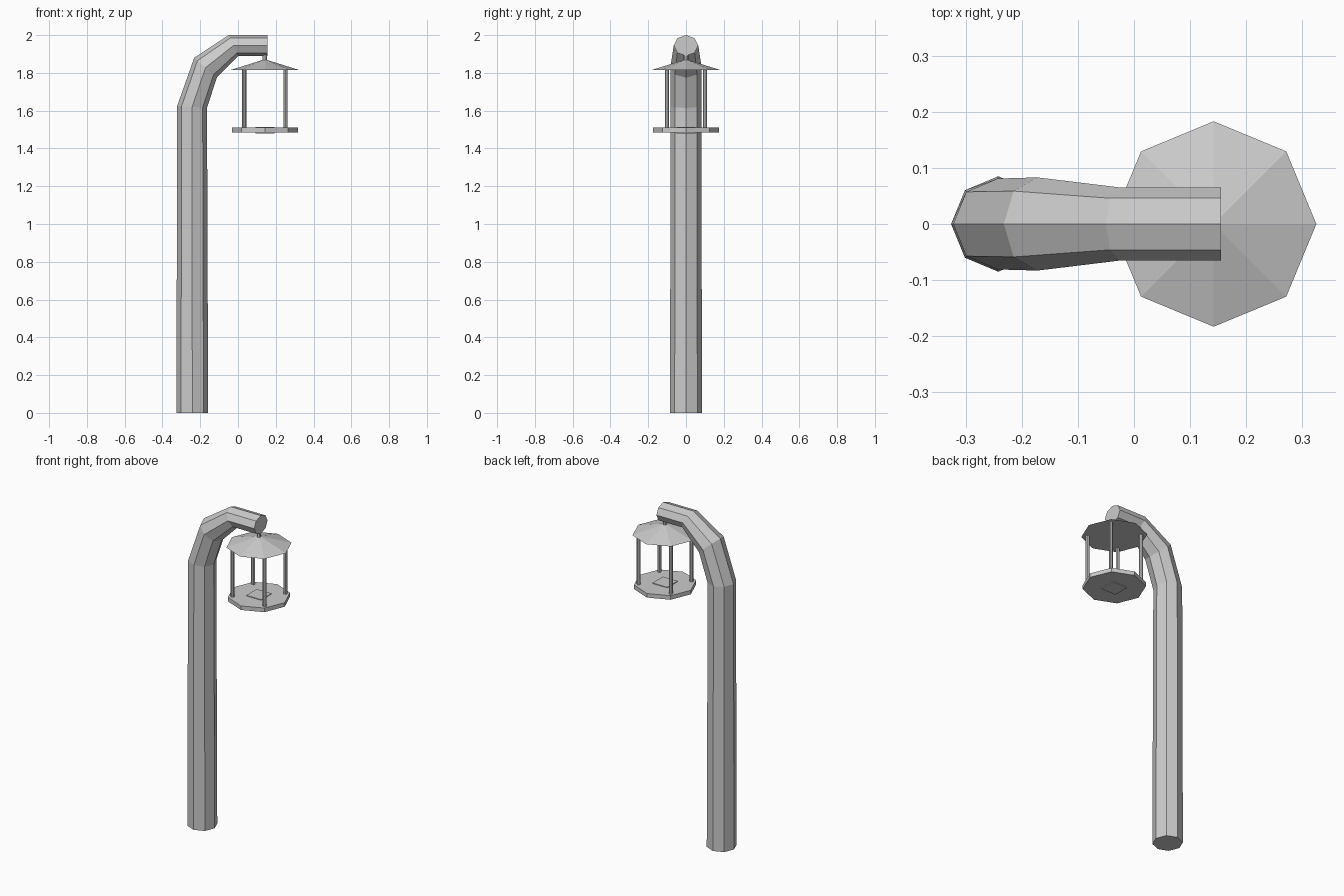
import bpy, bmesh
from math import cos, sin, pi
from mathutils import Vector

if "Cube" in bpy.data.objects:
    bpy.data.objects.remove(bpy.data.objects["Cube"])

LX = 0.142  # lantern axis


def link(name, bm):
    bmesh.ops.recalc_face_normals(bm, faces=bm.faces)
    me = bpy.data.meshes.new(name)
    bm.to_mesh(me)
    bm.free()
    ob = bpy.data.objects.new(name, me)
    bpy.context.collection.objects.link(ob)
    return ob


def prism(name, sides, r1, r2, z1, z2, x=LX, y=0.0, turn=0.0):
    bm = bmesh.new()
    bmesh.ops.create_cone(bm, cap_ends=True, segments=sides, radius1=r1, radius2=r2, depth=z2 - z1)
    for v in bm.verts:
        c, s = cos(turn), sin(turn)
        v.co = Vector((c * v.co.x - s * v.co.y + x, s * v.co.x + c * v.co.y + y,
                       v.co.z + (z1 + z2) / 2))
    return link(name, bm)


# Curved post: octagonal rings given by outer point, inner point (x, z) and half width
rings = [
    ((-0.326, 0.0), (-0.158, 0.0), 0.085),
    ((-0.322, 1.625), (-0.164, 1.615), 0.081),
    ((-0.232, 1.88), (-0.112, 1.775), 0.083),
    ((-0.05, 2.0), (0.002, 1.89), 0.065),
    ((0.155, 2.0), (0.155, 1.89), 0.065),
]
bm = bmesh.new()
loops = []
for (ox, oz), (ix, iz), w in rings:
    o, i = Vector((ox, 0, oz)), Vector((ix, 0, iz))
    mid, half = (o + i) / 2, (o - i) / 2
    loops.append([bm.verts.new(mid + half * cos(k * pi / 4) + Vector((0, w * sin(k * pi / 4), 0)))
                  for k in range(8)])
for a, b in zip(loops, loops[1:]):
    for k in range(8):
        bm.faces.new((a[k], a[(k + 1) % 8], b[(k + 1) % 8], b[k]))
bm.faces.new(loops[0])
bm.faces.new(loops[-1])
link("post", bm)

# Lantern
prism("hanger", 8, 0.012, 0.012, 1.86, 1.90)
prism("lantern_roof", 8, 0.183, 0.0, 1.815, 1.872)
prism("lantern_base", 8, 0.175, 0.175, 1.485, 1.51)
prism("candle_plate", 4, 0.071, 0.071, 1.48, 1.514, turn=pi / 4)
for sx in (-1, 1):
    for sy in (-1, 1):
        prism("lantern_rod", 8, 0.011, 0.011, 1.505, 1.818, LX + sx * 0.109, sy * 0.1)
